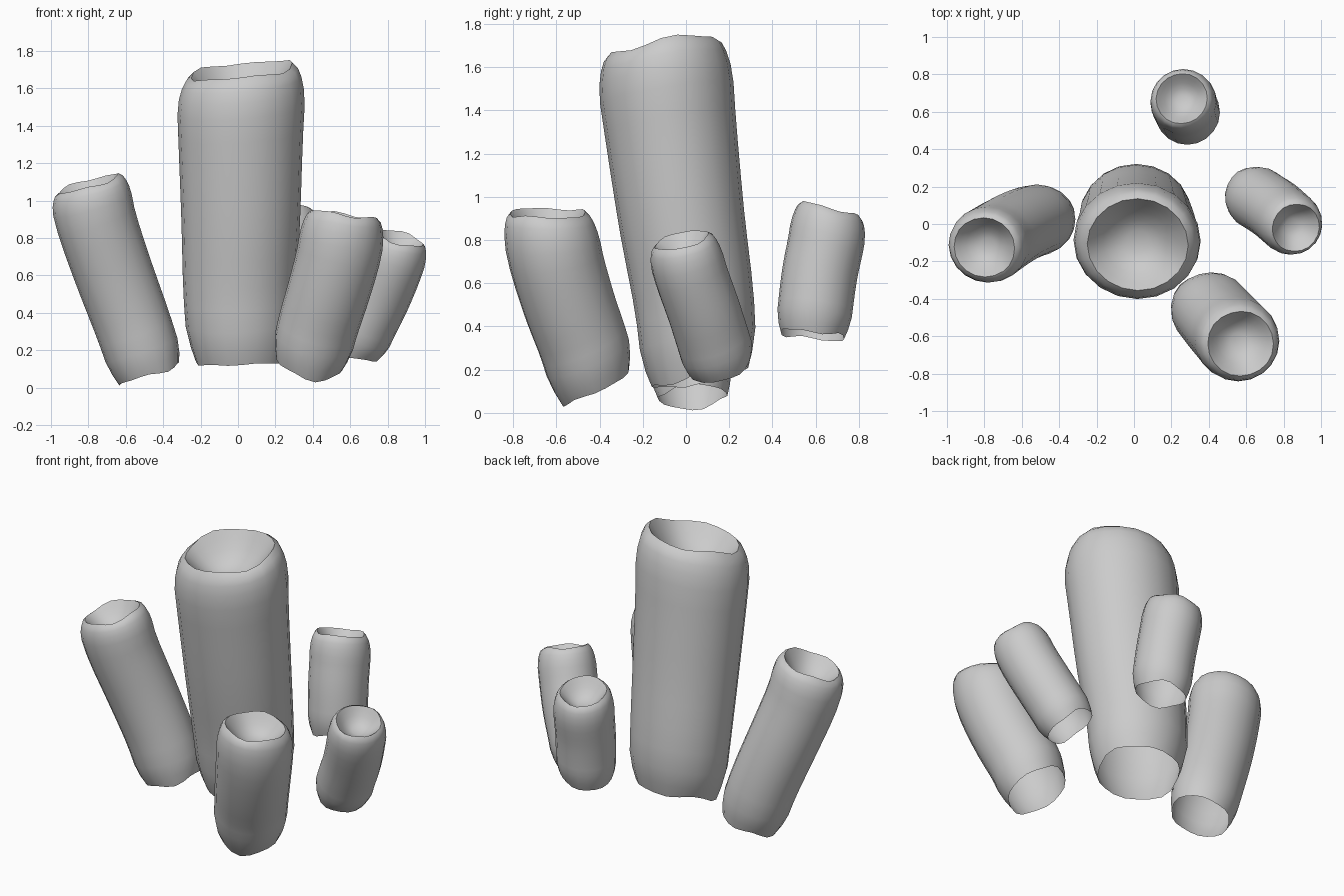
import bpy, bmesh, math
from mathutils import Vector

if "Cube" in bpy.data.objects:
    bpy.data.objects.remove(bpy.data.objects["Cube"])

SIDES = 20


def catmull(p, u):
    # smooth point on a path of evenly weighted control points, u in 0..1
    n = len(p) - 1
    i = min(int(u * n), n - 1)
    t = u * n - i
    b, c = p[i], p[i + 1]
    a = p[i - 1] if i > 0 else b * 2 - c
    d = p[i + 2] if i + 2 <= n else c * 2 - b
    return 0.5 * (2 * b + (c - a) * t + (2 * a - 5 * b + 4 * c - d) * t * t
                  + (3 * b - a - 3 * c + d) * t ** 3)


def tube(name, path, r_low, r_high, flat=1.0, phase=0.0, top=(0, 0), bottom=(0, 0)):
    # top and bottom: extra slope of the end planes along x and y
    pts = [Vector(p) for p in path]
    length = sum((b - a).length for a, b in zip(pts, pts[1:]))
    bm = bmesh.new()

    def ring(u, radius, drop=0.0, wobble=0.0):
        c = catmull(pts, u)
        lo, hi = max(u - 0.06, 0), min(u + 0.06, 1)
        axis = (catmull(pts, hi) - catmull(pts, lo)).normalized()
        side = Vector((0, 1, 0)).cross(axis).normalized()
        depth = axis.cross(side)
        slope = [top[i] * u * u + bottom[i] * (1 - u) ** 2 for i in (0, 1)]
        out = []
        for k in range(SIDES):
            a = math.tau * k / SIDES
            w = wobble * (math.sin(3 * a + phase) + 0.6 * math.sin(5 * a + 2 * phase))
            w += radius * (slope[0] * math.cos(a) + slope[1] * math.sin(a))
            out.append(bm.verts.new(c + side * radius * math.cos(a)
                                    + depth * radius * flat * math.sin(a)
                                    + axis * (w - drop)))
        return out

    # open lower end, long wall, rounded shoulder
    e = r_high / length
    stations = [(0, 0.86, 0.045), (0.25 * e, 0.94, 0.015), (0.6 * e, 1, 0)]
    stations += [(0.6 * e + (1 - 1.3 * e) * k / 8, 1, 0) for k in range(1, 9)]
    stations += [(1 - 0.42 * e, 0.97, 0), (1 - 0.22 * e, 0.92, 0.01),
                 (1 - 0.08 * e, 0.86, 0.015), (1, 0.77, 0.03)]
    rings = []
    for u, f, w in stations:
        r = r_low + (r_high - r_low) * u
        rings.append(ring(u, r * f, 0, w * r))
    rim = len(rings) - 1
    # hollow bowl in the top
    for f, d, w in [(0.66, 0.13, 0.02), (0.53, 0.27, 0.01), (0.37, 0.4, 0), (0.18, 0.48, 0)]:
        rings.append(ring(1, r_high * f, r_high * d, w * r_high))
    for lo, hi in zip(rings, rings[1:]):
        for k in range(SIDES):
            j = (k + 1) % SIDES
            bm.faces.new((lo[k], lo[j], hi[j], hi[k]))
    bm.faces.new(rings[-1])
    for f in bm.faces:
        f.smooth = True
    # crisp lip
    for k in range(SIDES):
        edge = bm.edges.get((rings[rim][k], rings[rim][(k + 1) % SIDES]))
        edge.smooth = False
    mesh = bpy.data.meshes.new(name)
    bm.to_mesh(mesh)
    bm.free()
    obj = bpy.data.objects.new(name, mesh)
    bpy.context.collection.objects.link(obj)
    return obj


# tall middle tube
tube("center_tube", [(0.02, 0.065, 0.165), (0.01, 0.04, 0.5), (0.015, -0.02, 0.9),
                     (0.015, -0.075, 1.35), (0.02, -0.11, 1.695)],
     0.285, 0.35, 0.92, 0.5, (0.13, 0.07), (0.03, 0.15))
# leaning outer tubes
tube("left_tube", [(-0.475, 0.03, 0.075), (-0.56, 0.01, 0.33), (-0.66, -0.035, 0.6),
                   (-0.755, -0.095, 0.88), (-0.80, -0.125, 1.09)],
     0.2, 0.22, 0.94, 1.5, (0.1, 0), (0, 0))
tube("front_tube", [(0.38, -0.42, 0.13), (0.425, -0.475, 0.32), (0.48, -0.54, 0.5),
                    (0.54, -0.605, 0.72), (0.57, -0.64, 0.925)],
     0.21, 0.23, 0.97, 2.4, (0, -0.15), (0, 0.2))
tube("right_tube", [(0.62, 0.165, 0.21), (0.68, 0.125, 0.34), (0.75, 0.08, 0.48),
                    (0.82, 0.02, 0.65), (0.865, -0.02, 0.80)],
     0.17, 0.17, 1.0, 3.6, (0, 0), (0, 0.05))
tube("back_tube", [(0.29, 0.585, 0.36), (0.285, 0.6, 0.5), (0.275, 0.62, 0.65),
                   (0.265, 0.65, 0.8), (0.255, 0.67, 0.94)],
     0.172, 0.178, 1.0, 4.5, (0, -0.12), (0.1, 0))
